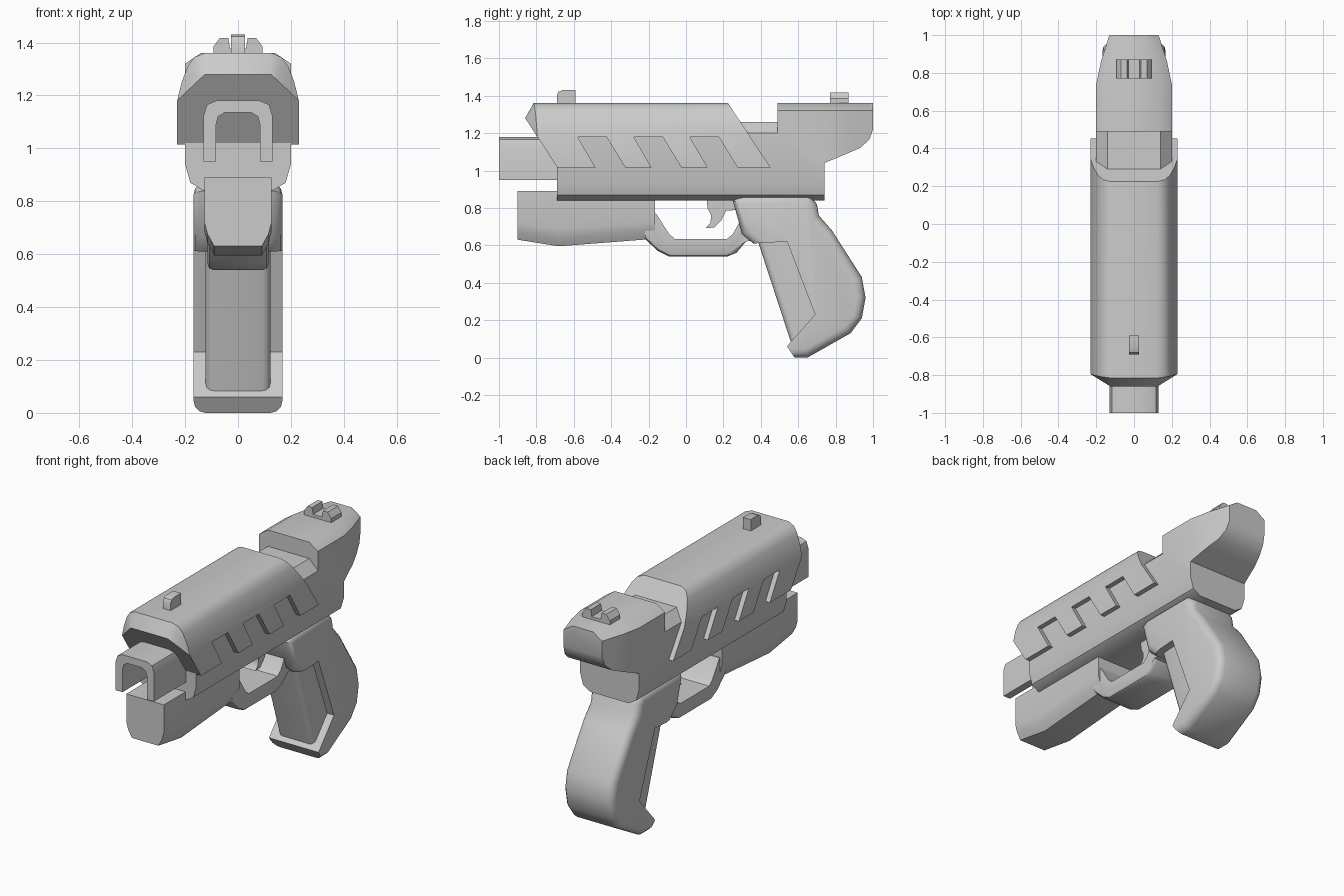
import bpy, bmesh, math

if "Cube" in bpy.data.objects:
    bpy.data.objects.remove(bpy.data.objects["Cube"])


def finish(name, bm):
    bmesh.ops.remove_doubles(bm, verts=bm.verts[:], dist=1e-5)
    bmesh.ops.dissolve_degenerate(bm, edges=bm.edges[:], dist=1e-5)
    bmesh.ops.recalc_face_normals(bm, faces=bm.faces[:])
    me = bpy.data.meshes.new(name)
    bm.to_mesh(me)
    bm.free()
    ob = bpy.data.objects.new(name, me)
    bpy.context.collection.objects.link(ob)
    return ob


def loft(name, stations):
    """Each station is a half section of (x, y, z), mirrored in x into a ring."""
    bm = bmesh.new()
    rings = [[bm.verts.new(p) for p in half + [(-x, y, z) for x, y, z in reversed(half)]]
             for half in stations]
    n = len(rings[0])
    for a, b in zip(rings, rings[1:]):
        for i in range(n):
            j = (i + 1) % n
            bm.faces.new((a[i], a[j], b[j], b[i]))
    bm.faces.new(rings[0])
    bm.faces.new(rings[-1])
    return finish(name, bm)


def extrude_y(name, half, y0, y1):
    return loft(name, [[(x, y, z) for x, z in half] for y in (y0, y1)])


def prism(name, profiles, w, bevelled=(), size=0.0, segments=3):
    """Side profiles (y, z) extruded to x = +-w; listed profile edges are rounded."""
    bm = bmesh.new()
    for prof in profiles:
        n = len(prof)
        a = [bm.verts.new((-w, y, z)) for y, z in prof]
        b = [bm.verts.new((w, y, z)) for y, z in prof]
        bm.faces.new(a)
        bm.faces.new(b)
        for i in range(n):
            j = (i + 1) % n
            bm.faces.new((a[i], a[j], b[j], b[i]))
    bmesh.ops.recalc_face_normals(bm, faces=bm.faces[:])
    if size:
        edges = [bm.edges.get((s[i], s[(i + 1) % n])) for i in bevelled for s in (a, b)]
        bmesh.ops.bevel(bm, geom=edges, offset=size, segments=segments, profile=0.5,
                        affect='EDGES', clamp_overlap=False)
    return finish(name, bm)


# Frame with the rear block, one loft along y
low = [(0.13, 0.84), (0.18, 0.87), (0.20, 0.94)]


def body(y, w, bottom, shoulder, top):
    if bottom is None:
        pts = low + [(w, shoulder)]
    else:
        pts = [(w - 0.07, bottom), (w - 0.02, bottom), (w, bottom), (w, shoulder)]
    pts += [(w - 0.06, top)]
    return [(x, y, z) for x, z in pts]


loft("frame", [
    body(-0.69, 0.20, None, 1.20, 1.26),
    body(0.49, 0.20, None, 1.20, 1.26),
    body(0.49, 0.20, None, 1.32, 1.36),
    body(0.74, 0.20, None, 1.32, 1.36),
    body(0.74, 0.20, 1.04, 1.32, 1.36),
    body(0.86, 0.175, 1.09, 1.32, 1.36),
    body(0.93, 0.152, 1.12, 1.32, 1.36),
    body(0.98, 0.137, 1.165, 1.32, 1.36),
    body(1.0, 0.13, 1.22, 1.32, 1.36)])

# Slide shell: undercut front, chamfered lip, slanted rear
arch = [(0.23, 1.015), (0.23, 1.18), (0.213, 1.25), (0.19, 1.31), (0.165, 1.345), (0.125, 1.36)]
lip, edge, rear = [], [], []
for i, (x, z) in enumerate(arch):
    t = max(0, i - 1) / 4
    lz = z if i == 0 else 1.18 + 0.10 * t
    lx = 0.23 - 0.105 * t
    front = -0.86 + (1.28 - lz) * 0.654
    lip.append((lx, front, lz))
    edge.append((x, front + 0.045 * t, z))
    rear.append((x, 0.225 + (1.36 - z) * 0.66, z))
shell = loft("slide_shell", [lip, edge, rear])

# Slanted notches along the shell's lower edge
slots = []
for y in (-0.58, -0.28, 0.02):
    slots.append([(y, 1.18), (y + 0.155, 1.18), (y + 0.265, 1.0), (y + 0.105, 1.0)])
cutter = prism("notch_cutter", slots, 0.4)
cutter.hide_render = True
mod = shell.modifiers.new("notches", 'BOOLEAN')
mod.operation = 'DIFFERENCE'
mod.solver = 'EXACT'
mod.object = cutter
bpy.context.view_layer.objects.active = shell
bpy.ops.object.modifier_apply(modifier=mod.name)
bpy.data.objects.remove(cutter)

# Barrel: inverted U channel
extrude_y("barrel", [(0.05, 1.135), (0.075, 1.12), (0.083, 1.09), (0.083, 0.95), (0.13, 0.95),
                     (0.13, 1.125), (0.117, 1.165), (0.083, 1.18)], -1.0, -0.68)

# Block under the barrel
loft("under_barrel", [[(0.09, y, b), (0.115, y, b + 0.045), (0.127, y, b + 0.09), (0.127, y, 0.89)]
                      for y, b in ((-0.90, 0.63), (-0.68, 0.595), (-0.165, 0.635))])

# Trigger guard and trigger
prism("trigger_guard", [[(-0.22, 0.635), (-0.15, 0.57), (-0.09, 0.54), (0.22, 0.54), (0.27, 0.56),
                         (0.32, 0.62), (0.37, 0.63), (0.37, 0.74), (0.29, 0.73), (0.25, 0.66),
                         (0.22, 0.635), (-0.06, 0.635), (-0.09, 0.66), (-0.16, 0.77),
                         (-0.20, 0.77), (-0.22, 0.68)]],
      0.115, range(0, 5), 0.022, 2)
prism("trigger", [[(0.11, 0.86), (0.115, 0.80), (0.135, 0.76), (0.13, 0.72), (0.105, 0.692),
                   (0.15, 0.695), (0.19, 0.735), (0.215, 0.785), (0.28, 0.79), (0.28, 0.86)]], 0.045)

# Grip: wide rounded shell around a narrower front strap
prism("grip", [[(0.25, 0.84), (0.30, 0.66), (0.36, 0.61), (0.54, 0.62), (0.69, 0.23), (0.54, 0.06),
                (0.58, 0.0), (0.65, 0.0), (0.88, 0.13), (0.94, 0.21), (0.96, 0.32), (0.94, 0.43),
                (0.78, 0.68), (0.71, 0.76), (0.70, 0.82), (0.66, 0.87), (0.30, 0.87)]],
      0.168, [0, 1] + list(range(6, 17)), 0.045)
prism("grip_strap", [[(0.375, 0.65), (0.565, 0.07), (0.75, 0.22), (0.62, 0.65)]],
      0.122, [0], 0.03)

# Sights
extrude_y("rear_sight", [(0.093, 1.35), (0.093, 1.385), (0.068, 1.418), (0.037, 1.418),
                         (0.03, 1.378)], 0.77, 0.87)
prism("front_sight", [[(-0.69, 1.35), (-0.69, 1.405), (-0.68, 1.422), (-0.66, 1.43),
                       (-0.59, 1.43), (-0.59, 1.35)]], 0.026)

# Smooth shading with sharp edges kept
for ob in bpy.context.collection.objects:
    ob.select_set(True)
bpy.context.view_layer.objects.active = shell
bpy.ops.object.shade_smooth_by_angle(angle=math.radians(35))
